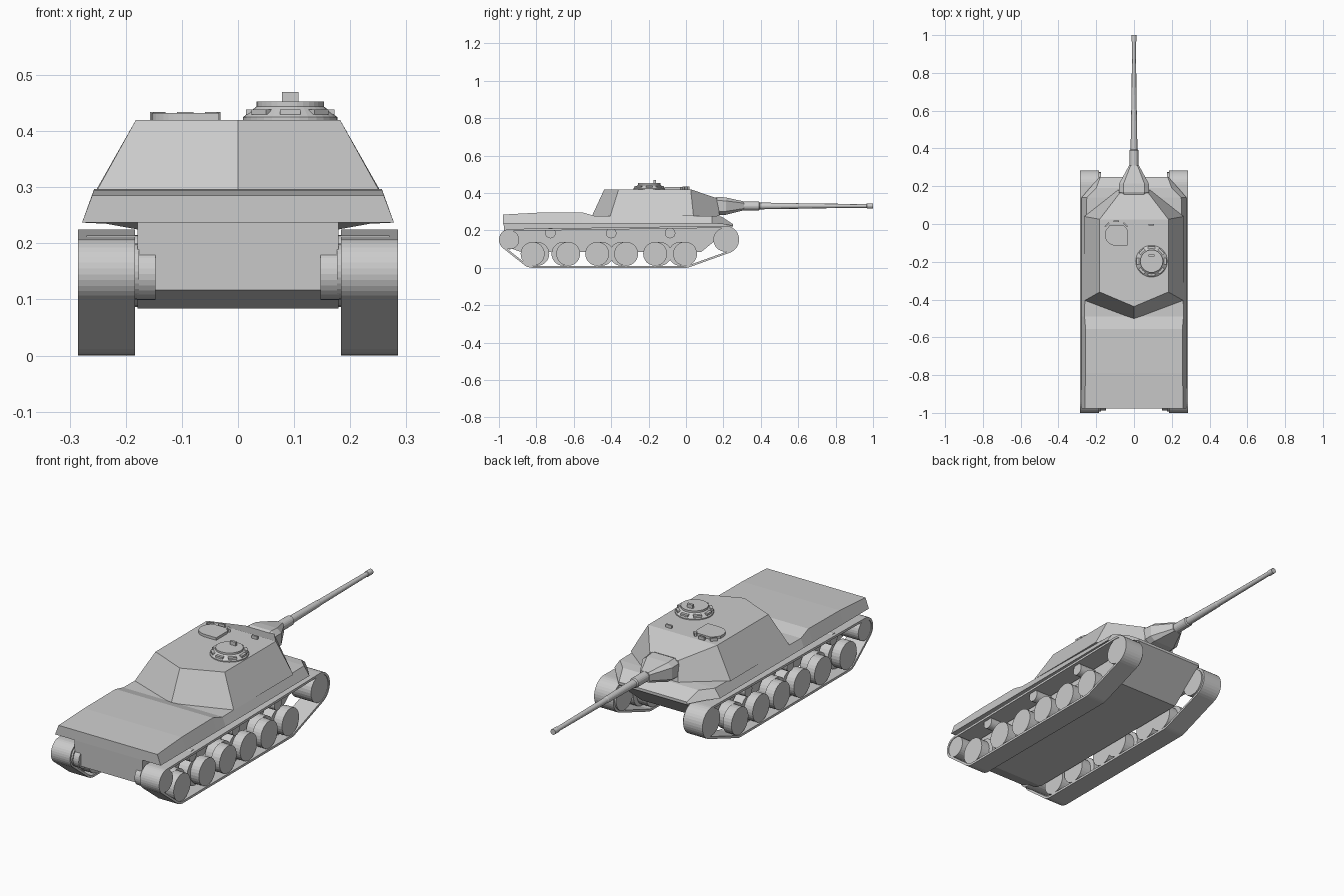
import bpy, bmesh
from math import sin, cos, pi, radians

if "Cube" in bpy.data.objects:
    bpy.data.objects.remove(bpy.data.objects["Cube"])


def make(name, verts, faces):
    me = bpy.data.meshes.new(name)
    me.from_pydata(verts, [], faces)
    bm = bmesh.new()
    bm.from_mesh(me)
    bmesh.ops.remove_doubles(bm, verts=bm.verts, dist=1e-5)
    bmesh.ops.recalc_face_normals(bm, faces=bm.faces)
    bm.to_mesh(me)
    bm.free()
    ob = bpy.data.objects.new(name, me)
    bpy.context.collection.objects.link(ob)
    return ob


def loft(name, rings, closed=False):
    """Skin equal-length point rings; cap the ends unless the rings form a loop."""
    n, m = len(rings[0]), len(rings)
    verts = [p for r in rings for p in r]
    faces = []
    for i in range(m if closed else m - 1):
        a, b = i * n, (i + 1) % m * n
        faces += [(a + j, a + (j + 1) % n, b + (j + 1) % n, b + j) for j in range(n)]
    if not closed:
        faces += [tuple(range(n)), tuple(range((m - 1) * n, m * n))]
    return make(name, verts, faces)


def ring(axis, pos, c, r, n):
    pts = []
    for i in range(n):
        u, v = c[0] + r * cos(2 * pi * i / n), c[1] + r * sin(2 * pi * i / n)
        pts.append({'x': (pos, u, v), 'y': (u, pos, v), 'z': (u, v, pos)}[axis])
    return pts


def lathe(name, axis, c, profile, n=28):
    return loft(name, [ring(axis, p, c, r, n) for p, r in profile])


def box(name, c, size, angle=0):
    rings = []
    for sz in (-.5, .5):
        rings.append([])
        for sx, sy in ((-.5, -.5), (.5, -.5), (.5, .5), (-.5, .5)):
            x, y = sx * size[0], sy * size[1]
            rings[-1].append((c[0] + x * cos(angle) - y * sin(angle),
                              c[1] + x * sin(angle) + y * cos(angle), c[2] + sz * size[2]))
    return loft(name, rings)


def mirrored(half):
    """Half outline (x > 0, ends may lie on x = 0) to a full ring."""
    return half + [(-x, y, z) for x, y, z in reversed(half) if x > 1e-6]


# Lower hull: side profile across the width
side = [(-.975, .24), (-.97, .117), (-.88, .084), (.08, .084), (.25, .222), (.25, .232), (.18, .25)]
loft("lower_hull", [[(x, y, z) for y, z in side] for x in (-.179, .179)])

# Upper hull: y, top z, top half width, bottom z, bottom half width
sections = [(-.978, .285, .26, .237, .278), (-.79, .295, .257, .237, .278),
            (-.555, .297, .256, .237, .278), (-.49, .278, .262, .237, .278),
            (.14, .278, .25, .237, .278), (.19, .274, .2, .235, .235),
            (.25, .235, .178, .225, .18)]
loft("upper_hull", [mirrored([(xb, y, zb), (xt, y, zt)]) for y, zt, xt, zb, xb in sections])

# Turret: base outline and roof outline
base = [(0, -.503, .277), (.261, -.405, .277), (.263, .04, .277), (.085, .18, .277)]
roof = [(0, -.437, .42), (.182, -.36, .42), (.182, .025, .42), (.075, .165, .372)]
b, r = mirrored(base), mirrored(roof)
# rings of 7 points; the roof is split at its bend
make("turret", b + r, [(i, (i + 1) % 7, 7 + (i + 1) % 7, 7 + i) for i in range(7)]
     + [tuple(range(7)), (7, 8, 9, 12, 13)[:5], (9, 10, 11, 12)])

# Mantlet: tapering chamfered box
rings = []
for y, x, z0, z1 in ((.14, .072, .28, .368), (.17, .08, .282, .38),
                     (.215, .078, .284, .376), (.31, .026, .308, .355)):
    k = .2 * (z1 - z0)
    rings.append(mirrored([(x * .7, y, z0), (x, y, z0 + k), (x, y, z1 - k), (x * .7, y, z1)]))
loft("mantlet", rings)

# Gun barrel with stepped sleeve and muzzle ring
lathe("gun_barrel", 'y', (0, .331), [(.25, .024), (.39, .023), (.395, .018), (.6, .015),
      (.605, .0135), (.965, .0105), (.967, .013), (1.0, .013)], 20)

# Commander cupola with vision blocks and periscope
cx, cy = .093, -.197
lathe("cupola", 'z', (cx, cy), [(.415, .084), (.425, .084), (.444, .06)], 32)
lathe("cupola_hatch", 'z', (cx, cy), [(.442, .06), (.453, .06)], 32)
box("cupola_periscope", (cx, cy + .03, .461), (.03, .012, .018))
for i in range(8):
    a = pi / 4 * i
    box("vision_block", (cx + .07 * cos(a), cy + .07 * sin(a), .434), (.018, .036, .009), a)

# Loader hatch: rounded at the back, cornered towards the gun
plan = [(-.094 + .06 * cos(radians(a)), -.06 + .055 * sin(radians(a))) for a in range(180, 271, 10)]
plan += [(-.034, -.115), (-.034, -.03), (-.055, -.006), (-.128, -.006), (-.154, -.04)]
loft("loader_hatch", [[(x, y, z) for x, y in plan] for z in (.415, .432)])
for x, y, a in ((-.143, -.004, 45), (-.094, .014, 0), (-.045, -.004, -45), (.092, -.004, 0)):
    box("roof_periscope", (x, y, .425), (.03, .009, .018), radians(a))

# Running gear
road = [-.82, -.63, -.475, -.32, -.165, -.005]
arcs = [(-.942, .15, .058, 90, 238), (road[0], .075, .075, 238, 270),
        (road[-1], .075, .075, 270, 289), (.21, .151, .074, 289, 450)]
for s, tag in ((1, "right"), (-1, "left")):
    # track belt swept around the wheel arcs
    rings = []
    for y, z, rad, a0, a1 in arcs:
        steps = max(3, (a1 - a0) // 10)
        for i in range(steps + 1):
            a = radians(a0 + (a1 - a0) * i / steps)
            rings.append([(s * x, y + q * cos(a), z + q * sin(a))
                          for x, q in ((.184, rad), (.285, rad), (.285, rad - .011), (.184, rad - .011))])
    loft(tag + "_track", rings, closed=True)

    def wheel(name, x0, x1, y, z, rad):
        lathe(tag + "_" + name, 'x', (y, z), [(s * x0, rad), (s * x1, rad)])

    wheel("drive_sprocket", .176, .282, -.942, .15, .05)
    wheel("final_drive", .147, .18, -.942, .145, .046)
    wheel("idler", .176, .282, .21, .151, .064)
    for i, y in enumerate(road):
        wheel("outer_road_wheel", .235, .28, y, .075, .064)
        wheel("inner_road_wheel", .185, .235, y + (-.025 if i % 2 else .025), .075, .064)
    for y in (-.725, -.4, -.085):
        wheel("return_roller", .178, .27, y, .186, .028)
